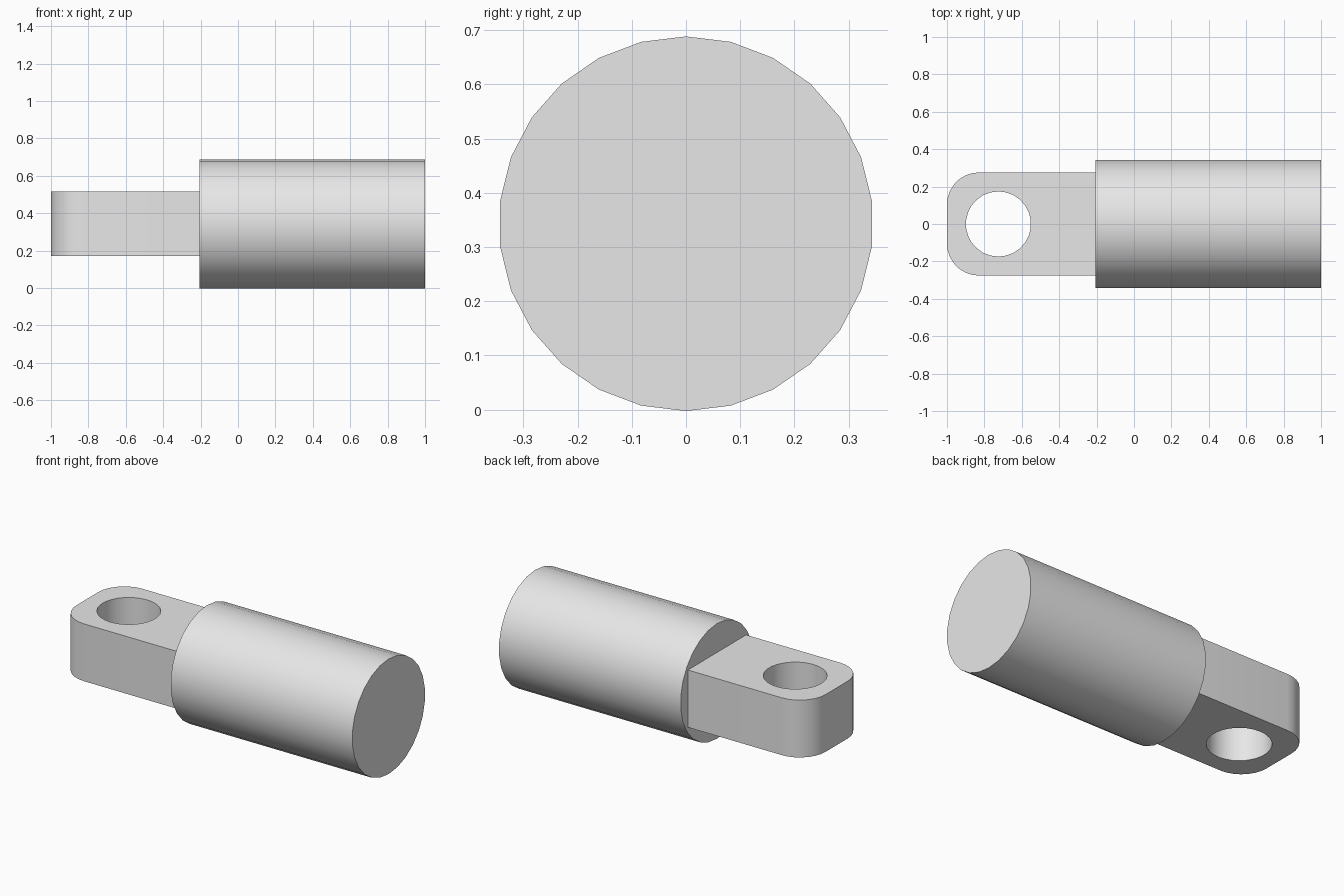
import bpy, bmesh
from math import pi, cos, sin, radians
from mathutils import Matrix, Vector

default_cube = bpy.data.objects.get("Cube")
if default_cube:
    bpy.data.objects.remove(default_cube, do_unlink=True)

SIDES = 26
RADIUS = 0.3455
AXIS_Z = RADIUS * cos(pi / SIDES)   # rests on a flat facet
SHOULDER_X = -0.206
HALF_WIDTH = 0.276
HALF_THICK = 0.172
CORNER = 0.172
HOLE_X = -0.725

grey = bpy.data.materials.new("light_grey")
grey.use_nodes = True
grey.diffuse_color = (0.8, 0.8, 0.8, 1)
grey.node_tree.nodes["Principled BSDF"].inputs["Base Color"].default_value = (0.8, 0.8, 0.8, 1)


def add_object(name, bm):
    bmesh.ops.recalc_face_normals(bm, faces=bm.faces)
    mesh = bpy.data.meshes.new(name)
    bm.to_mesh(mesh)
    bm.free()
    mesh.materials.append(grey)
    obj = bpy.data.objects.new(name, mesh)
    bpy.context.collection.objects.link(obj)
    return obj


def smooth(obj):
    bpy.ops.object.select_all(action="DESELECT")
    obj.select_set(True)
    bpy.context.view_layer.objects.active = obj
    bpy.ops.object.shade_smooth_by_angle(angle=radians(30))


def cylinder(name, radius, depth, matrix):
    bm = bmesh.new()
    bmesh.ops.create_cone(bm, cap_ends=True, segments=SIDES, radius1=radius,
                          radius2=radius, depth=depth, matrix=matrix)
    return add_object(name, bm)


# Round body lying along x, with a vertex pair at the widest points in y
length = 1 - SHOULDER_X
placing = (Matrix.Translation(((1 + SHOULDER_X) / 2, 0, AXIS_Z))
           @ Matrix.Rotation(pi / 2, 4, "Y") @ Matrix.Rotation(pi / 2, 4, "Z"))
body = cylinder("round_body", RADIUS, length, placing)
smooth(body)

# Flat lug with two rounded outer corners, set slightly into the body
bm = bmesh.new()
inner_x = SHOULDER_X + 0.02
outline = [(inner_x, HALF_WIDTH)]
for side, start in ((1, pi / 2), (-1, pi)):
    for i in range(8):
        a = start + i * pi / 14
        outline.append((-1 + CORNER + CORNER * cos(a),
                        side * (HALF_WIDTH - CORNER) + CORNER * sin(a)))
outline.append((inner_x, -HALF_WIDTH))
base = bm.faces.new([bm.verts.new((x, y, AXIS_Z - HALF_THICK)) for x, y in outline])
raised = bmesh.ops.extrude_face_region(bm, geom=[base])["geom"]
bmesh.ops.translate(bm, vec=Vector((0, 0, 2 * HALF_THICK)),
                    verts=[v for v in raised if isinstance(v, bmesh.types.BMVert)])
lug = add_object("eye_lug", bm)

# Pin hole through the lug
cutter = cylinder("pin_hole_cutter", 0.174, 1, Matrix.Translation((HOLE_X, 0, AXIS_Z)))
cutter.hide_render = True
hole = lug.modifiers.new("pin_hole", "BOOLEAN")
hole.operation = "DIFFERENCE"
hole.solver = "EXACT"
hole.object = cutter
bpy.ops.object.select_all(action="DESELECT")
lug.select_set(True)
bpy.context.view_layer.objects.active = lug
bpy.ops.object.modifier_apply(modifier=hole.name)
bpy.data.objects.remove(cutter, do_unlink=True)
smooth(lug)
